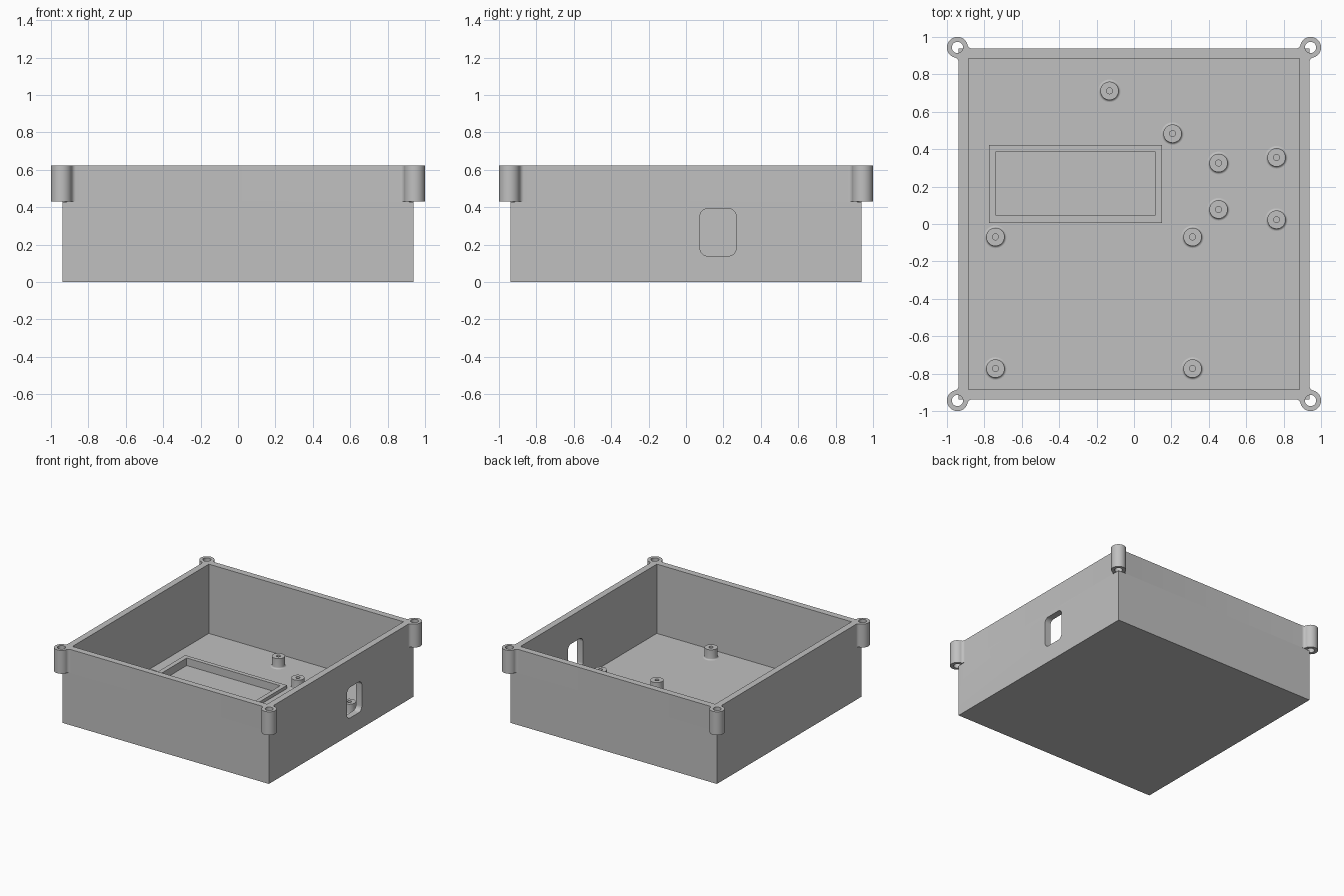
import bpy, bmesh, math
from mathutils import Vector

cube = bpy.data.objects.get("Cube")
if cube:
    bpy.data.objects.remove(cube, do_unlink=True)

OUT, IN, TOP, FLOOR = 0.938, 0.885, 0.622, 0.053
EAR_C, EAR_R, EAR_Z, FILLET = 0.944, 0.056, 0.43, 0.025

grey = bpy.data.materials.new("plain_grey")
grey.use_nodes = True
colour = (0.53, 0.53, 0.53, 1)
grey.diffuse_color = colour
grey.node_tree.nodes["Principled BSDF"].inputs["Base Color"].default_value = colour


def finish(name, bm):
    bmesh.ops.recalc_face_normals(bm, faces=bm.faces)
    mesh = bpy.data.meshes.new(name)
    bm.to_mesh(mesh)
    bm.free()
    mesh.materials.append(grey)
    obj = bpy.data.objects.new(name, mesh)
    bpy.context.collection.objects.link(obj)
    return obj


def prism(name, outline, depth):
    """Extrude a closed outline of 3D points along a vector."""
    bm = bmesh.new()
    face = bm.faces.new([bm.verts.new(p) for p in outline])
    new = bmesh.ops.extrude_face_region(bm, geom=[face])["geom"]
    verts = [v for v in new if isinstance(v, bmesh.types.BMVert)]
    bmesh.ops.translate(bm, verts=verts, vec=Vector(depth))
    return finish(name, bm)


def block(name, x0, x1, y0, y1, z0, z1):
    outline = [(x0, y0, z0), (x1, y0, z0), (x1, y1, z0), (x0, y1, z0)]
    return prism(name, outline, (0, 0, z1 - z0))


def arc(cx, cy, r, start, end, steps):
    angles = [start + (end - start) * i / steps for i in range(steps + 1)]
    return [(cx + r * math.cos(a), cy + r * math.sin(a)) for a in angles]


def activate(obj):
    bpy.ops.object.select_all(action='DESELECT')
    obj.select_set(True)
    bpy.context.view_layer.objects.active = obj


def combine(target, tool, operation, keep=False):
    mod = target.modifiers.new("combine", 'BOOLEAN')
    mod.operation, mod.object, mod.solver = operation, tool, 'EXACT'
    activate(target)
    bpy.ops.object.modifier_apply(modifier=mod.name)
    if not keep:
        bpy.data.objects.remove(tool, do_unlink=True)


def smooth(obj):
    activate(obj)
    bpy.ops.object.shade_smooth_by_angle(angle=math.radians(35))


# Open box
body = block("enclosure_body", -OUT, OUT, -OUT, OUT, 0, TOP)
combine(body, block("cavity", -IN, IN, -IN, IN, FLOOR, 1), 'DIFFERENCE')

# Corner screw ears, blended into the walls by concave fillets
rise = OUT + FILLET - EAR_C
run = math.sqrt((EAR_R + FILLET) ** 2 - rise ** 2)
lean = math.atan2(rise, run)
blend = arc(EAR_C - run, OUT + FILLET, FILLET, -math.pi / 2, -lean, 8)
outer = arc(EAR_C, EAR_C, EAR_R, math.pi - lean, lean - math.pi / 2, 36)
inside = EAR_C - run
ear_outline = (blend + outer[1:-1] + [(y, x) for x, y in reversed(blend)]
               + [(0.91, inside), (0.91, 0.91), (inside, 0.91)])
for sx in (-1, 1):
    for sy in (-1, 1):
        ear = prism("ear", [(sx * x, sy * y, EAR_Z) for x, y in ear_outline],
                    (0, 0, TOP - EAR_Z))
        combine(body, ear, 'UNION')
        ring = arc(sx * EAR_C, sy * EAR_C, 0.03, 0, math.tau, 32)[:-1]
        hole = prism("ear_hole", [(x, y, EAR_Z - 0.001) for x, y in ring], (0, 0, 0.3))
        combine(body, hole, 'DIFFERENCE')

# Rounded cable opening in the left (+x) wall
y0, y1, z0, z1, r = 0.075, 0.268, 0.14, 0.392, 0.04
corners = [(y1 - r, z1 - r), (y0 + r, z1 - r), (y0 + r, z0 + r), (y1 - r, z0 + r)]
port = [p for i, (cy, cz) in enumerate(corners)
        for p in arc(cy, cz, r, i * math.pi / 2, (i + 1) * math.pi / 2, 8)]
combine(body, prism("port", [(0.86, y, z) for y, z in port], (0.15, 0, 0)), 'DIFFERENCE')

# Raised display frame around a recess in the floor
frame = block("display_frame", -0.776, 0.149, 0.005, 0.423, FLOOR - 0.01, 0.08)
recess = block("recess", -0.738, 0.112, 0.045, 0.388, 0.018, 0.2)
combine(frame, recess, 'DIFFERENCE', keep=True)
combine(body, recess, 'DIFFERENCE')
smooth(body)


# Hollow standoffs with a small flare at the base
def standoff(name, x, y, height=0.083, radius=0.049, bore=0.016, flare=0.012, sides=32):
    foot = arc(radius + flare, FLOOR + flare, flare, -math.pi / 2, -math.pi, 5)
    profile = foot + [(radius, FLOOR + height), (bore, FLOOR + height),
                      (bore, FLOOR + 0.001)]
    bm = bmesh.new()
    rings = [[bm.verts.new((x + pr * math.cos(math.tau * i / sides),
                            y + pr * math.sin(math.tau * i / sides), pz))
              for i in range(sides)] for pr, pz in profile]
    for a, b in zip(rings, rings[1:]):
        for i in range(sides):
            j = (i + 1) % sides
            bm.faces.new((a[i], a[j], b[j], b[i]))
    bm.faces.new(rings[-1])
    bm.faces.new(rings[0])
    smooth(finish(name, bm))


spots = [(-0.131, 0.712), (0.206, 0.483), (0.452, 0.326), (0.762, 0.356),
         (0.452, 0.078), (0.762, 0.023), (-0.741, -0.069), (0.313, -0.069),
         (-0.741, -0.773), (0.313, -0.773)]
for n, (x, y) in enumerate(spots, 1):
    standoff(f"standoff_{n}", x, y)
